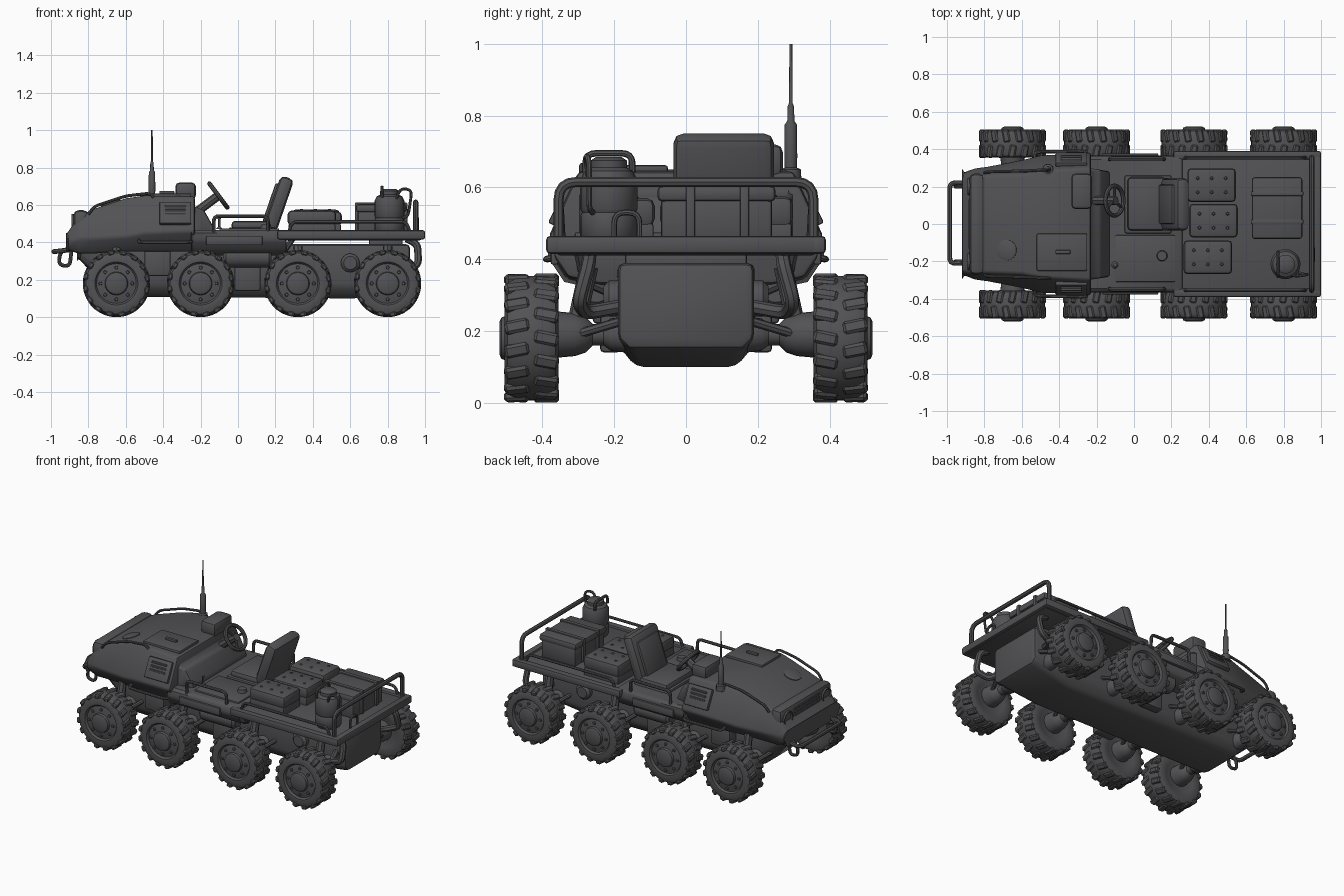
import bpy, bmesh, math
from mathutils import Matrix, Vector

if "Cube" in bpy.data.objects:
    bpy.data.objects.remove(bpy.data.objects["Cube"])

GREY = (0.085, 0.085, 0.09, 1)
paint = bpy.data.materials.new("dark_grey")
paint.use_nodes = True
paint.diffuse_color = GREY
paint.node_tree.nodes["Principled BSDF"].inputs["Base Color"].default_value = GREY
parts = []


def register(ob):
    ob.data.materials.clear()
    ob.data.materials.append(paint)
    parts.append(ob)
    return ob


def finish(name, bm, loc=(0, 0, 0), rot=(0, 0, 0)):
    bmesh.ops.recalc_face_normals(bm, faces=bm.faces[:])
    me = bpy.data.meshes.new(name)
    bm.to_mesh(me)
    bm.free()
    ob = bpy.data.objects.new(name, me)
    ob.location, ob.rotation_euler = loc, rot
    bpy.context.collection.objects.link(ob)
    return register(ob)


def soften(bm, width):
    bm.normal_update()
    sharp = [e for e in bm.edges if e.calc_face_angle(0) > 0.35]
    bmesh.ops.bevel(bm, geom=sharp, offset=width, segments=2, profile=0.5,
                    affect='EDGES', clamp_overlap=True)


def block(name, x, y, z, bevel=0.01, rot=(0, 0, 0)):
    """Rounded box between (min, max) ranges, turned about its centre."""
    bm = bmesh.new()
    size = [b - a for a, b in (x, y, z)]
    bmesh.ops.create_cube(bm, size=1, matrix=Matrix.Diagonal((*size, 1)))
    soften(bm, bevel)
    return finish(name, bm, [(a + b) / 2 for a, b in (x, y, z)], rot)


def loft(name, sections, bevel):
    """Hull along x; each section is x plus (half width, z) pairs, bottom to top."""
    bm = bmesh.new()
    rings = []
    for x, *pairs in sections:
        ring = [(x, -w, z) for w, z in pairs] + [(x, w, z) for w, z in reversed(pairs)]
        rings.append([bm.verts.new(p) for p in ring])
    n = len(rings[0])
    for a, b in zip(rings, rings[1:]):
        for i in range(n):
            j = (i + 1) % n
            bm.faces.new((a[i], a[j], b[j], b[i]))
    bm.faces.new(rings[0])
    bm.faces.new(rings[-1])
    soften(bm, bevel)
    return finish(name, bm)


def spin_profile(bm, profile, steps):
    verts = [bm.verts.new((r, 0, h)) for r, h in profile]
    edges = [bm.edges.new(p) for p in zip(verts, verts[1:])]
    bmesh.ops.spin(bm, geom=verts + edges, axis=(0, 0, 1), cent=(0, 0, 0),
                   angle=math.tau, steps=steps)
    bmesh.ops.remove_doubles(bm, verts=bm.verts[:], dist=0.0005)


def lathe(name, profile, loc, rot=(0, 0, 0), steps=24):
    bm = bmesh.new()
    spin_profile(bm, profile, steps)
    return finish(name, bm, loc, rot)


def tube(name, points, r=0.01, fillet=0.03):
    """Round bar through the points with rounded corners."""
    pts = [Vector(p) for p in points]
    path = [pts[0]]
    for a, b, c in zip(pts, pts[1:], pts[2:]):
        p = b + (a - b).normalized() * min(fillet, (a - b).length / 2)
        q = b + (c - b).normalized() * min(fillet, (c - b).length / 2)
        path += [p.lerp(b, t).lerp(b.lerp(q, t), t) for t in (0, .25, .5, .75, 1)]
    path.append(pts[-1])
    cu = bpy.data.curves.new(name, 'CURVE')
    cu.dimensions, cu.bevel_depth, cu.bevel_resolution = '3D', r, 2
    cu.use_fill_caps = True
    sp = cu.splines.new('POLY')
    sp.points.add(len(path) - 1)
    for s, p in zip(sp.points, path):
        s.co = (*p, 1)
    ob = bpy.data.objects.new(name, cu)
    bpy.context.collection.objects.link(ob)
    bpy.ops.object.select_all(action='DESELECT')
    ob.select_set(True)
    bpy.context.view_layer.objects.active = ob
    bpy.ops.object.convert(target='MESH')
    return register(bpy.context.view_layer.objects.active)


# Lower hull and nose body
loft("lower_hull", [(-.86, (.15, .32), (.19, .34), (.2, .39)),
                    (-.66, (.14, .11), (.19, .17), (.2, .39)),
                    (.62, (.14, .1), (.19, .16), (.19, .39)),
                    (.92, (.16, .15), (.19, .18), (.19, .39))], .022)
loft("nose_body", [(-.92, (.25, .36), (.28, .41), (.25, .44)),
                   (-.85, (.26, .34), (.3, .42), (.26, .54)),
                   (-.78, (.26, .34), (.31, .42), (.26, .575)),
                   (-.6, (.28, .35), (.345, .43), (.265, .635)),
                   (-.5, (.29, .35), (.37, .45), (.285, .65)),
                   (-.23, (.3, .35), (.385, .46), (.3, .645))], .014)
block("lamp_housing", (-.88, -.8), (-.27, .27), (.44, .572), .028)
for i in range(4):
    z = .47 + i * .022
    block("grille_bar", (-.886, -.87), (-.13, .13), (z, z + .01), .002)
block("hood_hatch", (-.52, -.25), (-.25, -.05), (.64, .662), .008)
block("hatch_handle", (-.42, -.34), (-.16, -.14), (.66, .675), .004)
lathe("filler_cap", [(0, -.02), (.055, -.02), (.055, .005), (.042, .01), (0, .01)],
      (-.68, -.14, .608), (0, -.32, 0))
block("dash_box", (-.335, -.225), (.08, .27), (.63, .72), .022)
loft("dashboard", [(-.25, (.3, .44), (.3, .6)), (-.18, (.29, .44), (.29, .57)),
                   (-.13, (.28, .44), (.28, .48))], .012)

# Paired nose fittings
for s in (-1, 1):
    side = "left" if s > 0 else "right"
    lathe(side + "_headlight", [(0, .008), (.036, .008), (.04, .016), (.046, .016), (.046, -.01)],
          (-.875, s * .2, .505), (0, -math.pi / 2, 0))
    tube(side + "_hood_rail", [(-.8, s * .275, .55), (-.77, s * .28, .592), (-.6, s * .283, .648),
                               (-.47, s * .29, .663), (-.45, s * .29, .64)], .008)
    block(side + "_vent_panel", (-.42, -.25), (s * .345 - .012, s * .345 + .012), (.49, .62),
          .006, (s * .46, 0, 0))
    for i in range(3):
        z = .545 + i * .022
        y = s * (.357 - i * .01)
        block(side + "_vent_slat", (-.39, -.28), (y - .01, y + .01), (z, z + .01), .002)
    tube(side + "_step_rail", [(-.53, s * .35, .41), (-.53, s * .385, .4),
                               (-.25, s * .39, .4), (-.25, s * .35, .41)], .009)
    tube(side + "_tow_hook", [(-.9, s * .2, .37), (-.95, s * .2, .35), (-.96, s * .2, .28),
                              (-.9, s * .2, .27), (-.89, s * .2, .36)], .01)
tube("front_bumper", [(-.9, -.21, .36), (-.985, -.21, .35), (-.985, .22, .35), (-.9, .22, .36)], .013)

# Antenna
lathe("antenna", [(0, -.02), (.03, -.02), (.028, .015), (.017, .02), (.018, .05), (.017, .14),
                  (.01, .15), (.009, .19), (.005, .2), (.004, .365), (0, .365)],
      (-.46, .292, .635), steps=12)

# Cockpit tub and seat
loft("cockpit_tub", [(-.25, (.24, .33), (.33, .35), (.37, .41), (.36, .465)),
                     (.26, (.24, .33), (.33, .35), (.37, .41), (.36, .465))], .015)
block("seat_base", (-.05, .2), (-.05, .26), (.45, .48), .01)
block("seat_cushion", (-.035, .17), (-.035, .25), (.465, .515), .02)
block("seat_back", (.18, .255), (-.035, .245), (.46, .755), .028, (0, .33, 0))
block("seat_back_pad", (.165, .19), (0, .21), (.5, .72), .01, (0, .33, 0))
block("floor_panel", (-.1, .22), (-.31, -.06), (.455, .475), .006)
lathe("floor_cap", [(0, 0), (.03, 0), (.025, .025), (0, .025)], (.15, -.17, .47))
lathe("gear_lever", [(0, 0), (.02, 0), (.006, .015), (.006, .05), (.011, .06), (0, .068)],
      (-.1, -.22, .47), steps=12)

# Steering wheel
axis = Vector((-.8, 0, -.6))
centre = Vector((-.105, .125, .65))
turn = axis.to_track_quat('Z', 'Y').to_euler()
ring = [(.08 + .012 * math.cos(a), .012 * math.sin(a))
        for a in (i * math.tau / 8 for i in range(9))]
lathe("steering_wheel", ring, centre, turn)
for k in range(3):
    d = Matrix.Rotation(k * math.tau / 3, 3, axis) @ Vector((0, .08, 0))
    tube("steering_spoke", [centre, centre + d], .008)
tube("steering_column", [centre - axis * .01, centre + axis * .15], .024)

# Rear bed
block("bed_floor", (.22, .98), (-.36, .36), (.41, .45), .01)
for s in (-1, 1):
    side = "left" if s > 0 else "right"
    block(side + "_bed_edge", (.21, 1), tuple(sorted((s * .345, s * .39))), (.415, .465), .012)
    tube(side + "_bed_rail", [(.27, s * .355, .45), (.29, s * .355, .51),
                              (.9, s * .355, .51), (.92, s * .355, .45)], .009)
    tube(side + "_cab_rail", [(-.13, s * .345, .45), (-.13, s * .35, .54),
                              (.16, s * .35, .54), (.16, s * .345, .45)], .01)
    tube(side + "_bed_strut", [(.3, s * .3, .43), (.24, s * .28, .34), (.2, s * .19, .3)], .016)
    tube(side + "_tail_pipe", [(.9, s * .27, .42), (.96, s * .27, .39), (.965, s * .3, .28),
                               (.88, s * .28, .25), (.84, s * .17, .27)], .02)
    # Side tanks and boxes between the wheels
    lathe(side + "_side_tank", [(0, -.13), (.04, -.13), (.055, -.115), (.055, .115), (.04, .13), (0, .13)],
          (.05, s * .25, .32), (0, math.pi / 2, 0))
    block(side + "_tool_box", (-.02, .12), tuple(sorted((s * .18, s * .24))), (.14, .3), .012)
    block(side + "_front_box", (-.5, -.36), tuple(sorted((s * .18, s * .26))), (.22, .36), .012)
    lathe(side + "_rear_drum", [(0, 0), (.05, 0), (.05, .035), (.035, .05), (0, .05)],
          (.6, s * .18, .29), (-s * math.pi / 2, 0, 0))
    block(side + "_sill_plate", (-.17, .13), tuple(sorted((s * .355, s * .377))), (.385, .435), .006)
block("bed_tail_edge", (.955, 1), (-.385, .385), (.415, .465), .012)
block("bed_front_edge", (.21, .25), (-.385, .385), (.415, .465), .012)
block("bed_pillar", (.7, .88), (-.17, .17), (.37, .42), .01)
tube("rear_hoop", [(.95, -.355, .45), (.95, -.355, .615), (.95, .355, .615), (.95, .355, .45)], .014, .05)

# Cargo
for x, y, top in ((.29, .12, .575), (.3, -.07, .565), (.27, -.265, .57)):
    block("cargo_base", (x, x + .25), (y, y + .175), (.44, .5), .008)
    block("cargo_pad", (x - .005, x + .255), (y - .003, y + .178), (.49, top), .022)
    for i in range(6):
        px, py = x + .05 + i % 3 * .075, y + .05 + i // 3 * .075
        lathe("pad_button", [(0, 0), (.01, 0), (.006, .005), (0, .005)], (px, py, top - .001), steps=8)
block("cargo_crate", (.64, .89), (-.07, .24), (.45, .57), .012)
block("crate_lid", (.63, .9), (-.08, .25), (.56, .605), .015)
for y in (0, .15):
    block("crate_strap", (.625, .905), (y, y + .025), (.46, .612), .004)
lathe("canister", [(0, 0), (.07, 0), (.08, .015), (.08, .07), (.075, .08), (.08, .09), (.08, .17),
                   (.068, .195), (.05, .205), (.05, .225), (.035, .235), (0, .235)], (.81, -.215, .45))
tube("canister_handle", [(.84, -.27, .62), (.87, -.28, .69), (.93, -.27, .68),
                         (.91, -.27, .54), (.88, -.26, .53)], .008)
tube("canister_grip", [(.77, -.28, .64), (.77, -.28, .695), (.77, -.15, .695), (.77, -.15, .64)], .009)
tube("tail_loop", [(.96, -.2, .46), (.96, -.2, .53), (.96, -.13, .53), (.96, -.13, .46)], .008)

# One wheel mesh with shallow tread lugs and bolts, shared by all eight wheels
bm = bmesh.new()
spin_profile(bm, [(0, -.066), (.09, -.066), (.1, -.07), (.14, -.075), (.163, -.067), (.173, -.045),
                  (.174, .045), (.163, .067), (.14, .076), (.115, .074), (.106, .062), (.085, .067),
                  (.062, .07), (.058, .084), (.045, .09), (0, .09)], 36)
for i in range(32):
    s = 1 if i % 2 else -1
    m = (Matrix.Rotation(i * math.tau / 32, 4, 'Z') @ Matrix.Translation((.166, 0, s * .041))
         @ Matrix.Rotation(s * .2, 4, 'X') @ Matrix.Diagonal((.027, .036, .068, 1)))
    lug = bmesh.ops.create_cube(bm, size=1, matrix=m)["verts"]
    edges = list({e for v in lug for e in v.link_edges})
    bmesh.ops.bevel(bm, geom=edges, offset=.007, segments=1, affect='EDGES')
for i in range(8):
    m = Matrix.Rotation(i * math.tau / 8, 4, 'Z') @ Matrix.Translation((.085, 0, .068))
    bmesh.ops.create_cone(bm, cap_ends=True, segments=8, radius1=.011, radius2=.008, depth=.016, matrix=m)
wheel = finish("wheel", bm)
wheel_mesh = wheel.data
parts.remove(wheel)
bpy.data.objects.remove(wheel)

# Wheels, hubs and suspension
for n, x in enumerate((-.65, -.2, .32, .8), 1):
    for s in (-1, 1):
        tag = ("left" if s > 0 else "right") + f"_{n}"
        out = (-s * math.pi / 2, 0, 0)
        w = bpy.data.objects.new("wheel_" + tag, wheel_mesh)
        w.location, w.rotation_euler = (x, s * .43, .18), out
        bpy.context.collection.objects.link(w)
        parts.append(w)
        lathe("axle_" + tag, [(0, 0), (.05, 0), (.045, .04), (.03, .06), (.03, .09), (.05, .11),
                              (.06, .14), (.065, .195), (0, .195)], (x, s * .17, .19), out)
        tube("spring_strut_" + tag, [(x, s * .31, .2), (x, s * .27, .38)], .026)
        for dx in (-.06, .06):
            tube("arm_" + tag, [(x + dx * 1.5, s * .17, .23), (x + dx * .4, s * .34, .18)], .013)

# Smooth shading with crisp edges
bpy.ops.object.select_all(action='DESELECT')
for ob in parts:
    ob.select_set(True)
bpy.context.view_layer.objects.active = parts[0]
bpy.ops.object.shade_smooth_by_angle(angle=math.radians(35))
